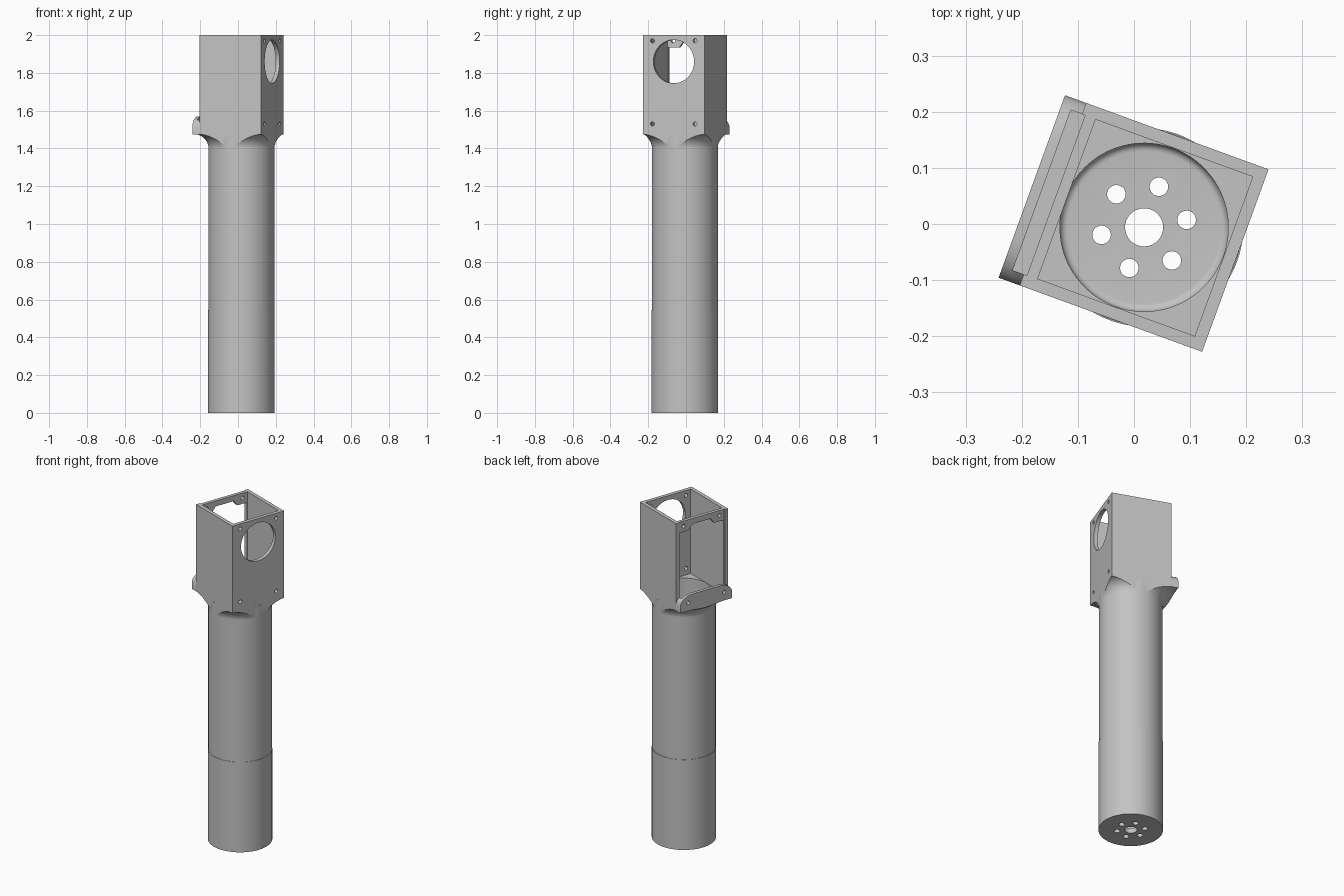
import bpy, bmesh, math
from mathutils import Matrix, Vector

cube = bpy.data.objects.get("Cube")
if cube:
    bpy.data.objects.remove(cube, do_unlink=True)

grey = bpy.data.materials.new("plain grey")
grey.use_nodes = True
grey.diffuse_color = (0.55, 0.55, 0.55, 1)
grey.node_tree.nodes["Principled BSDF"].inputs["Base Color"].default_value = grey.diffuse_color

# Main sizes
HALF = 0.173          # half width of the square head
BORE = 0.15           # inner radius of the tube
HEAD_Z, FLOOR_Z, TOP_Z = 1.475, 1.49, 2.0
SEAM_Z = 0.545
FLANGE_X = -0.213
PLACE = Matrix.Translation((0.018, -0.006, 0)) @ Matrix.Rotation(math.radians(-20), 4, "Z")
parts = []


def finish(name, bm):
    bmesh.ops.remove_doubles(bm, verts=bm.verts, dist=1e-5)
    bmesh.ops.recalc_face_normals(bm, faces=bm.faces)
    mesh = bpy.data.meshes.new(name)
    bm.to_mesh(mesh)
    bm.free()
    mesh.materials.append(grey)
    obj = bpy.data.objects.new(name, mesh)
    bpy.context.collection.objects.link(obj)
    return obj


def lathe(name, profile, closed=True):
    """Revolve (radius, z) points about the z axis."""
    bm = bmesh.new()
    verts = [bm.verts.new((r, 0, z)) for r, z in profile]
    edges = [bm.edges.new(pair) for pair in zip(verts, verts[1:])]
    if closed:
        edges.append(bm.edges.new((verts[-1], verts[0])))
    bmesh.ops.spin(bm, geom=verts + edges, cent=(0, 0, 0), axis=(0, 0, 1),
                   angle=math.tau, steps=96, use_merge=True)
    return finish(name, bm)


def prism(name, outline, x0, x1):
    """Extrude a (y, z) outline along x."""
    bm = bmesh.new()
    face = bm.faces.new([bm.verts.new((x0, y, z)) for y, z in outline])
    new = bmesh.ops.extrude_face_region(bm, geom=[face])["geom"]
    bmesh.ops.translate(bm, vec=(x1 - x0, 0, 0),
                        verts=[g for g in new if isinstance(g, bmesh.types.BMVert)])
    return finish(name, bm)


def box(name, x0, x1, half_y, z0, z1):
    return prism(name, [(-half_y, z0), (half_y, z0), (half_y, z1), (-half_y, z1)], x0, x1)


def rod(radius, centre, length, axis="Z", segments=32):
    bm = bmesh.new()
    turn = Matrix.Rotation(math.pi / 2, 4, "Y") if axis == "X" else Matrix()
    bmesh.ops.create_cone(bm, cap_ends=True, segments=segments, radius1=radius, radius2=radius,
                          depth=length, matrix=Matrix.Translation(Vector(centre)) @ turn)
    return finish("cutter", bm)


def boolean(obj, cutters, operation="DIFFERENCE"):
    for cutter in cutters:
        mod = obj.modifiers.new("cut", "BOOLEAN")
        mod.operation, mod.solver, mod.object = operation, "EXACT", cutter
        bpy.context.view_layer.objects.active = obj
        bpy.ops.object.modifier_apply(modifier=mod.name)
        bpy.data.objects.remove(cutter, do_unlink=True)
    return obj


def mirrored(right_side):
    """Complete an outline whose +y half runs from bottom to top."""
    return right_side + [(-y, z) for y, z in reversed(right_side)]


# Lower sleeve with a filleted, perforated floor
floor, fillet = 0.03, 0.014
arc = [(BORE - fillet + fillet * math.sin(a), floor + fillet - fillet * math.cos(a))
       for a in (math.pi / 2 * i / 6 for i in range(7))]
sleeve = lathe("lower_sleeve", [(0, 0), (0.1765, 0), (0.1765, SEAM_Z), (BORE, SEAM_Z)]
               + arc[::-1] + [(0, floor)], closed=False)
holes = [rod(0.034, (0, 0, 0), 0.2)]
for i in range(6):
    a = math.radians(30 + 60 * i)
    holes.append(rod(0.0165, (0.077 * math.cos(a), 0.077 * math.sin(a), 0), 0.2))
parts.append(boolean(sleeve, holes))

# Main tube
parts.append(lathe("main_tube", [(BORE, SEAM_Z), (0.1745, SEAM_Z), (0.1745, HEAD_Z), (BORE, HEAD_Z)]))

# Concave flare trimmed to the footprint of the head and flange
R = 0.075
curve = [(0.174 + R * (1 - math.cos(a)), HEAD_Z - R + R * math.sin(a))
         for a in (math.pi / 2 * i / 12 for i in range(13))]
flare = lathe("head_flare", [(BORE, HEAD_Z - R)] + curve
              + [(0.29, HEAD_Z), (0.29, HEAD_Z + 0.004), (BORE, HEAD_Z + 0.004)])
parts.append(boolean(flare, [box("cutter", FLANGE_X, HALF, HALF, 1.3, 1.6)], "INTERSECT"))


def slot():
    return box("cutter", -0.194, -0.167, 0.152, FLOOR_Z, 2.1)


def screw_holes(x, heights):
    return [rod(0.011, (x, y, z), 0.1, "X", 24) for y in (-0.12, 0.12) for z in heights]


# Square head: cavity, bore, side window, round port and screw holes
head = box("square_head", -HALF, HALF, HALF, HEAD_Z, TOP_Z)
window = mirrored([(0.148, FLOOR_Z), (0.148, 1.935), (0.085, 1.935), (0.06, 1.967)])
boolean(head, [box("cutter", -0.147, 0.151, 0.151, FLOOR_Z, 2.1),
               rod(BORE, (0, 0, HEAD_Z), 0.3, segments=96),
               prism("cutter", window, -0.25, -0.1),
               slot(),
               rod(0.115, (HALF, 0, 1.86), 0.1, "X", 64)]
        + screw_holes(HALF, (1.53, 1.97)) + screw_holes(-HALF, (1.97,)))
parts.append(head)

# Flange with rounded shoulders below the window
shoulder = [(HALF, HEAD_Z), (HALF, 1.52), (0.166, 1.537), (0.15, 1.553), (0.125, 1.565), (0.095, 1.57)]
flange = prism("window_flange", mirrored(shoulder), FLANGE_X, -HALF)
parts.append(boolean(flange, [slot()] + screw_holes(-0.2, (1.525,))))

# Smooth the round surfaces and turn the whole assembly
for obj in parts:
    obj.matrix_world = PLACE
    bpy.ops.object.select_all(action="DESELECT")
    obj.select_set(True)
    bpy.context.view_layer.objects.active = obj
    bpy.ops.object.shade_smooth_by_angle(angle=math.radians(25))
